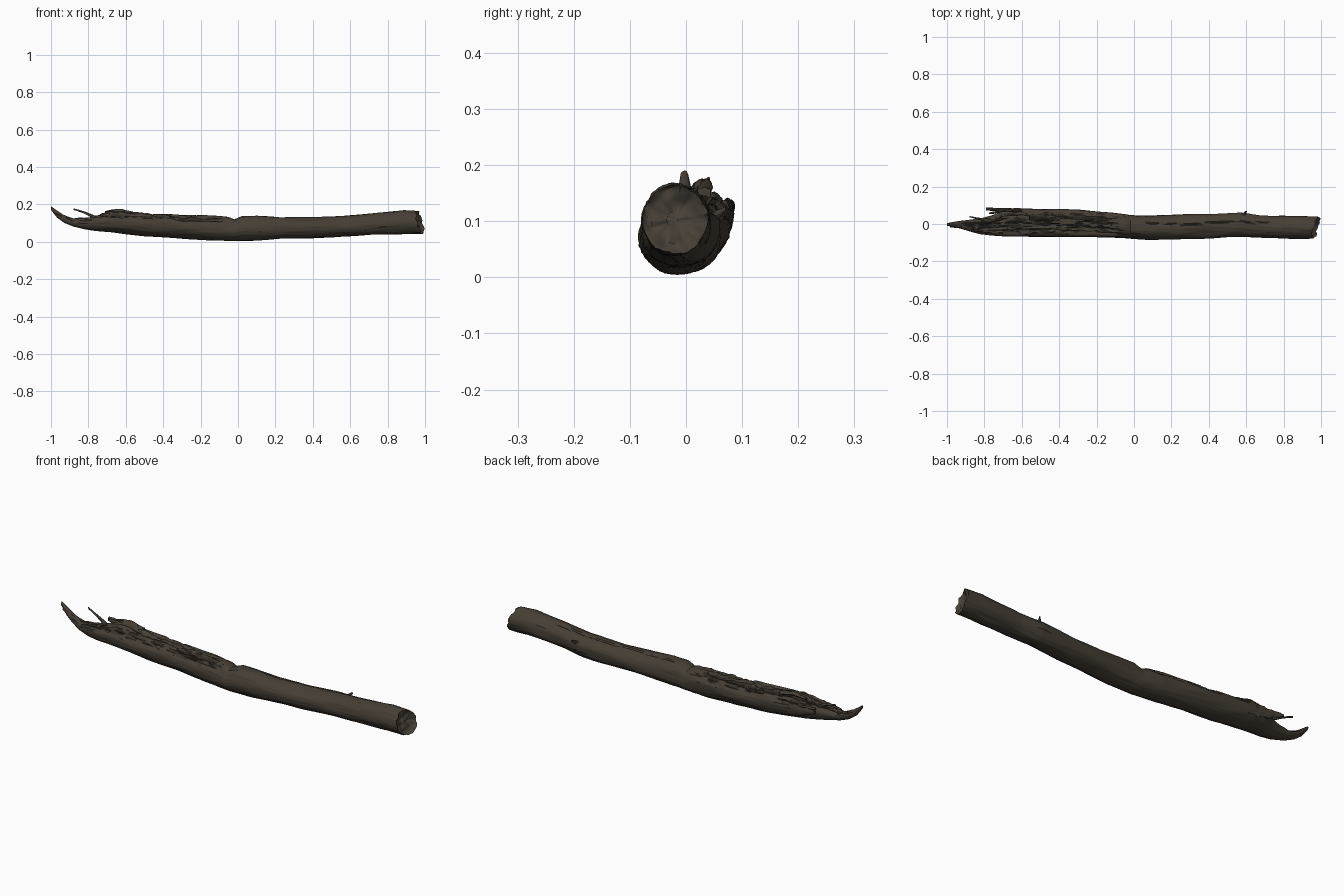
import bpy, bmesh, math, random
from mathutils import Vector, noise

if "Cube" in bpy.data.objects:
    bpy.data.objects.remove(bpy.data.objects["Cube"])

random.seed(4)

def material(name, rgb):
    m = bpy.data.materials.new(name)
    m.diffuse_color = (*rgb, 1)
    m.use_nodes = True
    m.node_tree.nodes["Principled BSDF"].inputs["Base Color"].default_value = m.diffuse_color
    return m

BARK = material("brown bark", (0.060, 0.048, 0.035))
ROT = material("dark rotten wood", (0.040, 0.032, 0.024))
END = material("broken end wood", (0.064, 0.052, 0.039))

# Section extents along the log: x, y low, y high, z low, z high
KEYS = [
    (-1.00, -.010, .004, .172, .190), (-.97, -.015, .010, .132, .168),
    (-.93, -.024, .016, .102, .142), (-.88, -.040, .022, .082, .125),
    (-.82, -.056, .030, .068, .132), (-.76, -.062, .046, .058, .145),
    (-.70, -.064, .072, .052, .158), (-.64, -.066, .084, .046, .164),
    (-.50, -.068, .080, .031, .156), (-.30, -.068, .074, .016, .146),
    (-.12, -.072, .064, .008, .139), (-.05, -.075, .055, .005, .130),
    (-.02, -.077, .050, .004, .118), (.02, -.080, .048, .004, .137),
    (.10, -.085, .048, .006, .141), (.22, -.084, .050, .014, .130),
    (.40, -.076, .055, .020, .130), (.57, -.068, .060, .028, .138),
    (.68, -.074, .046, .034, .146), (.80, -.078, .044, .040, .156),
    (.90, -.080, .042, .044, .166), (1.00, -.078, .038, .042, .162)]

def section(x):
    for a, b in zip(KEYS, KEYS[1:]):
        if x <= b[0]:
            t = (x - a[0]) / (b[0] - a[0])
            return [p + (q - p) * t for p, q in zip(a[1:], b[1:])]
    return KEYS[-1][1:]

def band(x, a, b, soft):
    return max(0, min(1, (x - a) / soft, (b - x) / soft))

def finish(bm, name, mats, angle=40):
    bmesh.ops.recalc_face_normals(bm, faces=bm.faces)
    me = bpy.data.meshes.new(name)
    bm.to_mesh(me)
    bm.free()
    for m in mats:
        me.materials.append(m)
    ob = bpy.data.objects.new(name, me)
    bpy.context.collection.objects.link(ob)
    bpy.ops.object.select_all(action='DESELECT')
    ob.select_set(True)
    bpy.context.view_layer.objects.active = ob
    bpy.ops.object.shade_smooth_by_angle(angle=math.radians(angle))
    return ob

# Log: lofted rings with grain, a rotted top on the left half and a broken right end
RINGS, SEGS = 300, 72

def log_point(x, a):
    y0, y1, z0, z1 = section(x)
    c, s = math.cos(a), math.sin(a)
    cy, cz, ry, rz = (y0 + y1) / 2, (z0 + z1) / 2, (y1 - y0) / 2, (z1 - z0) / 2
    size = min(1, rz / .05)
    bump = .005 * noise.noise((x * 5, c * 1.5, s * 1.5 + 7))
    bump += .0022 * noise.noise((x * 9, c * 9, s * 9))
    top = max(0, min(1, (s - .35) / .3))
    rot = band(x, -.96, -.03, .10) * top
    decay = noise.noise((x * 7, c * 3.5, 3)) + .5 * noise.noise((x * 22, c * 8, 9))
    dent = rot * max(0, decay + .22) * .034
    # shallow trough and cracks along the right half
    crack = band(x, 0, .8, .1) * max(0, 1 - abs(c - .25 - .15 * noise.noise((x * 5, 0, 0))) / .07)
    dent += .006 * crack * top
    # raised splinter ridge near the left end
    ridge = band(x, -.71, -.57, .05) * max(0, 1 - abs(c - .3) / .3) * top * .018
    k = size * (bump - dent)
    y = cy + c * (ry + k)
    z = cz + s * (rz + k + ridge)
    if x > .84:                                   # ragged, slanted right end
        end = .972 + .016 * c - .012 * s + .012 * noise.noise((c * 2.5, s * 2.5, 5))
        x = .84 + (x - .84) / .16 * (min(end, .997) - .84)
    return Vector((x, y, max(0, z))), dent * size

bm = bmesh.new()
grid, depth = [], {}
for i in range(RINGS + 1):
    x = -1 + 2 * i / RINGS
    ring = []
    for j in range(SEGS):
        p, d = log_point(x, 2 * math.pi * j / SEGS)
        v = bm.verts.new(p)
        depth[v] = d
        ring.append(v)
    grid.append(ring)
# Right end: rings shrinking into a rough hollow
rim = [v.co.copy() for v in grid[-1]]
mid = sum(rim, Vector()) / SEGS
for s in (.93, .84, .72, .58, .42, .25, .1):
    ring = []
    for p in rim:
        q = mid.lerp(p, s)
        q.x += -.022 * (1 - s ** 4) + .012 * noise.noise((q.y * 45, q.z * 45, 2))
        v = bm.verts.new(q)
        depth[v] = 0
        ring.append(v)
    grid.append(ring)
for i, (r0, r1) in enumerate(zip(grid, grid[1:])):
    for j in range(SEGS):
        k = (j + 1) % SEGS
        f = bm.faces.new((r0[j], r0[k], r1[k], r1[j]))
        if i >= RINGS:
            f.material_index = 2
        elif sum(depth[v] for v in f.verts) / 4 > .012:
            f.material_index = 1
bm.faces.new(grid[0])
bm.faces.new(grid[-1]).material_index = 2
finish(bm, "log", [BARK, ROT, END])

# Splinters: tapered, slightly crooked tubes; each point is (x, y, z, y radius, z radius)
def splinter(name, pts, across=(0, 1, 0), up=(0, 0, 1), n=10):
    bm = bmesh.new()
    A, U = Vector(across), Vector(up)
    rings = []
    for a, b in zip(pts, pts[1:]):
        steps = 6
        for i in range(steps + (b is pts[-1])):
            t = i / steps
            x, y, z, ra, ru = [p + (q - p) * t for p, q in zip(a, b)]
            ring = []
            for j in range(n):
                w = 2 * math.pi * j / n
                r = 1 + .35 * noise.noise((x * 30, math.cos(w) * 2 + y * 9, math.sin(w) * 2))
                ring.append(bm.verts.new(Vector((x, y, z)) + A * math.cos(w) * ra * r
                                         + U * math.sin(w) * ru * r))
            rings.append(ring)
    for r0, r1 in zip(rings, rings[1:]):
        for j in range(n):
            k = (j + 1) % n
            bm.faces.new((r0[j], r0[k], r1[k], r1[j]))
    bm.faces.new(rings[0])
    bm.faces.new(rings[-1])
    finish(bm, name, [BARK])

splinter("back_plank", [(-.60, .068, .105, .012, .035), (-.70, .076, .112, .010, .026),
                        (-.75, .078, .122, .009, .016), (-.79, .080, .128, .008, .010)])
splinter("plank_hook", [(-.70, .074, .118, .008, .012), (-.745, .062, .130, .007, .010),
                        (-.775, .056, .134, .004, .005)])
splinter("thin_spike", [(-.76, .014, .128, .012, .010), (-.82, .026, .156, .006, .006),
                        (-.88, .040, .175, .003, .004)])
splinter("tongue_fork", [(-.90, -.014, .115, .014, .014), (-.95, -.012, .142, .009, .010),
                         (-.985, -.014, .160, .004, .005)])
splinter("top_shard", [(-.56, .030, .150, .016, .010), (-.64, .034, .168, .012, .009),
                       (-.71, .036, .160, .006, .005)])
splinter("front_shard", [(-.70, -.042, .118, .014, .018), (-.79, -.040, .116, .010, .014),
                         (-.86, -.034, .118, .004, .006)])

# Side twig stub on the back of the right half
splinter("twig_stub", [(.58, .045, .105, .014, .012), (.592, .058, .112, .008, .008),
                       (.60, .070, .120, .005, .005)], across=(1, 0, 0))
